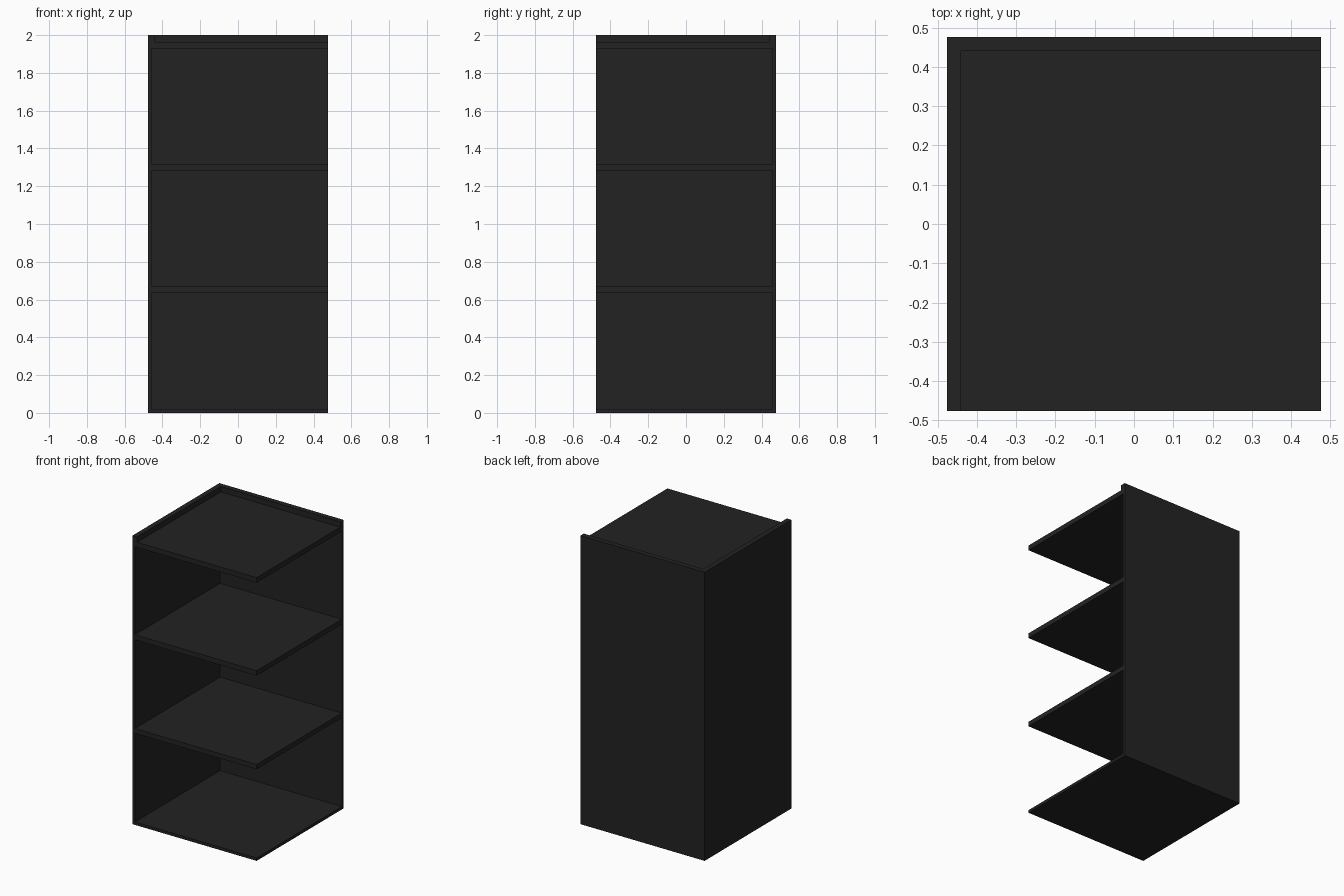
import bpy

cube = bpy.data.objects.get("Cube")
if cube:
    bpy.data.objects.remove(cube, do_unlink=True)

# Single near-black finish
black = bpy.data.materials.new("matte_black")
black.use_nodes = True
color = (0.0165, 0.0165, 0.0165, 1)
black.diffuse_color = color
bsdf = black.node_tree.nodes["Principled BSDF"]
bsdf.inputs["Base Color"].default_value = color
bsdf.inputs["Roughness"].default_value = 0.8


def panel(name, low, high):
    """Axis-aligned board between two opposite corners."""
    center = [(a + b) / 2 for a, b in zip(low, high)]
    bpy.ops.mesh.primitive_cube_add(size=1, location=center)
    obj = bpy.context.object
    obj.name = name
    obj.scale = [b - a for a, b in zip(low, high)]
    bpy.ops.object.transform_apply(location=False, rotation=False, scale=True)
    obj.data.materials.append(black)
    return obj


H = 0.476      # half width and depth
WALL = 0.019   # wall thickness
RIM = 0.036    # thicker rim above the top shelf
TOP = 1.963    # upper face of the top shelf

# Two walls meeting at the back corner on the -x side
panel("back_wall", (-H, H - WALL, 0), (H, H, TOP))
panel("side_wall", (-H, -H, 0), (-H + WALL, H - WALL, TOP))

# Raised rim on top of both walls
panel("back_rim", (-H, H - RIM, TOP), (H, H, 2))
panel("side_rim", (-H, -H, TOP), (-H + RIM, H - RIM, 2))

# Floor board and shelves, fitted against the walls
levels = {
    "bottom_board": (0, 0.02),
    "lower_shelf": (0.635, 0.668),
    "upper_shelf": (1.283, 1.318),
    "top_shelf": (1.928, TOP),
}
for name, (z0, z1) in levels.items():
    panel(name, (-H + WALL, -H, z0), (H, H - WALL, z1))
